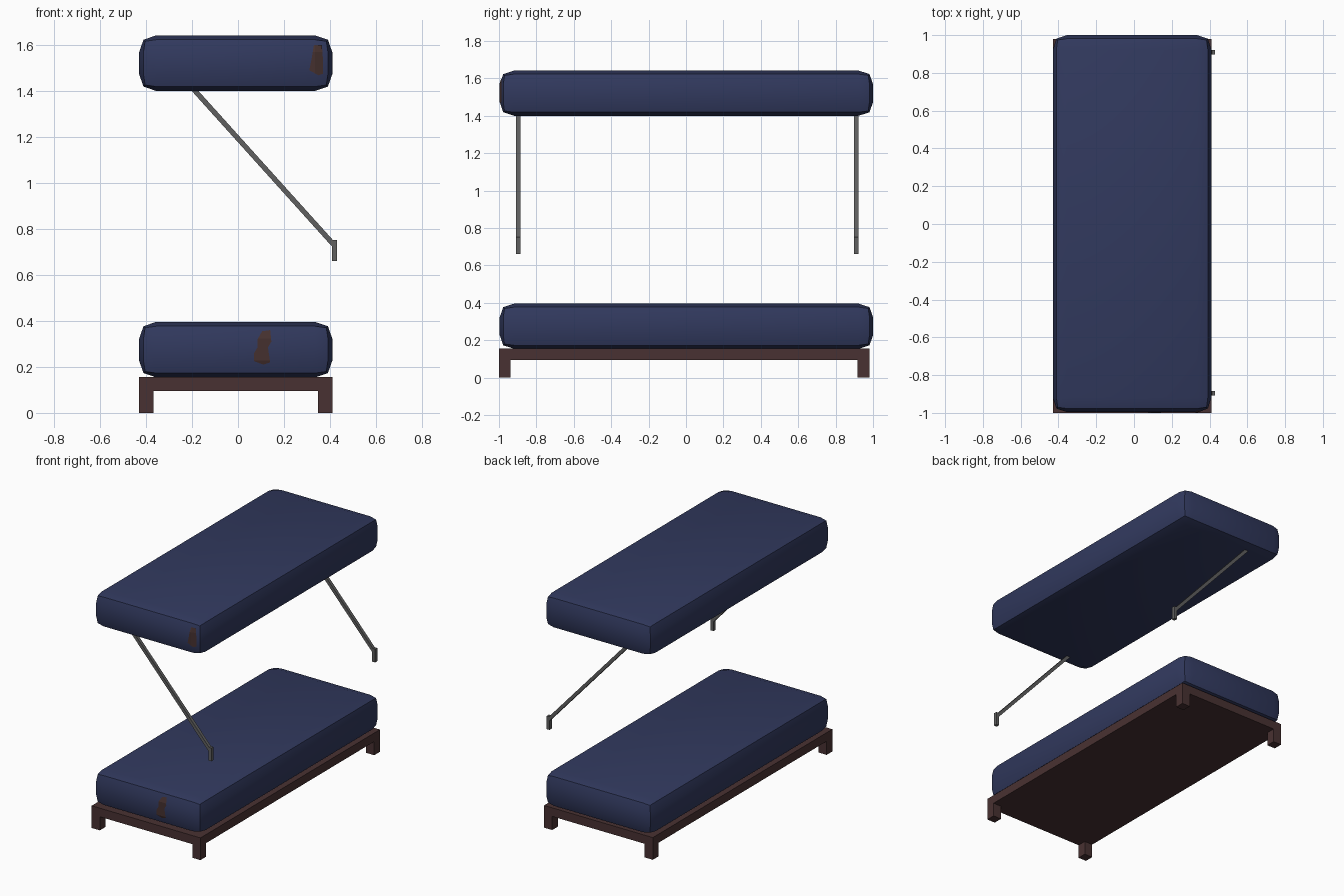
import bpy, bmesh, math
from mathutils import Vector

if "Cube" in bpy.data.objects:
    bpy.data.objects.remove(bpy.data.objects["Cube"])


def material(name, rgb):
    m = bpy.data.materials.new(name)
    m.diffuse_color = (*rgb, 1)
    m.use_nodes = True
    m.node_tree.nodes["Principled BSDF"].inputs["Base Color"].default_value = m.diffuse_color
    return m


BLUE = material("navy fabric", (0.031, 0.041, 0.112))
WOOD = material("dark wood", (0.066, 0.031, 0.032))
STAIN = material("brown stain", (0.060, 0.030, 0.028))
STEEL = material("grey steel", (0.115, 0.115, 0.115))

HALF = (0.42, 0.998, 0.121)     # mattress half sizes
INNER = (0.345, 0.92, 0.048)    # flat area of each mattress face
CX, CY = -0.01, 0.002           # mattress centre
DROP = (0, 0, 0.019, 0.026)     # pull-in of faces, edges, corners


def finish(bm, name, mat):
    me = bpy.data.meshes.new(name)
    bm.to_mesh(me)
    bm.free()
    me.materials.append(mat)
    ob = bpy.data.objects.new(name, me)
    bpy.context.collection.objects.link(ob)
    return ob


def box(name, lo, hi, mat):
    bm = bmesh.new()
    bmesh.ops.create_cube(bm, size=1)
    for v in bm.verts:
        v.co = Vector([(a + b) / 2 + c * (b - a) for a, b, c in zip(lo, hi, v.co)])
    return finish(bm, name, mat)


def mattress(name, z):
    # cushion: 3x3 grid per side, edges and corners pulled inwards
    bm = bmesh.new()
    bmesh.ops.create_cube(bm, size=2)
    bmesh.ops.subdivide_edges(bm, edges=bm.edges[:], cuts=2, use_grid_fill=True)
    for v in bm.verts:
        outer = [abs(c) > 0.9 for c in v.co]
        d = DROP[sum(outer)]
        v.co = Vector([math.copysign(HALF[i] - d if outer[i] else INNER[i], v.co[i])
                       for i in range(3)])
    ob = finish(bm, name, BLUE)
    ob.location = (CX, CY, z)
    bpy.ops.object.select_all(action='DESELECT')
    ob.select_set(True)
    bpy.context.view_layer.objects.active = ob
    bpy.ops.object.shade_smooth_by_angle(angle=math.radians(32))


def stain(name, pts, z):
    # thin patch that follows the bulge of the mattress front
    bm = bmesh.new()
    bm.faces.new([bm.verts.new((x - CX, 0, h - z)) for x, h in pts])
    for co, no in (((0, 0, INNER[2]), (0, 0, 1)), ((0, 0, -INNER[2]), (0, 0, 1)),
                   ((INNER[0], 0, 0), (1, 0, 0))):
        bmesh.ops.bisect_plane(bm, geom=bm.verts[:] + bm.edges[:] + bm.faces[:],
                               plane_co=co, plane_no=no)
    for v in bm.verts:
        out = max(0, (abs(v.co.x) - INNER[0]) / (HALF[0] - 0.019 - INNER[0]),
                  (abs(v.co.z) - INNER[2]) / (HALF[2] - 0.019 - INNER[2]))
        v.co.y = -HALF[1] + 0.019 * min(out, 1) - 0.002
    bmesh.ops.recalc_face_normals(bm, faces=bm.faces[:])
    if bm.faces[:][0].normal.y > 0:
        bmesh.ops.reverse_faces(bm, faces=bm.faces[:])
    ob = finish(bm, name, STAIN)
    ob.location = (CX, CY, z)


# lower and upper mattresses
mattress("lower_mattress", 0.275)
mattress("upper_mattress", 1.521)
stain("lower_stain", [(0.105, 0.355), (0.085, 0.32), (0.085, 0.285), (0.07, 0.26),
                      (0.07, 0.225), (0.11, 0.21), (0.14, 0.22), (0.13, 0.285),
                      (0.145, 0.31), (0.14, 0.36)], 0.275)
stain("upper_stain", [(0.33, 1.60), (0.32, 1.54), (0.31, 1.49), (0.35, 1.468),
                      (0.37, 1.475), (0.37, 1.53), (0.365, 1.60)], 1.521)

# wooden bed base with four corner legs
X0, X1, Y0, Y1, L = -0.43, 0.41, -1.0, 0.98, 0.063
box("bed_base", (X0, Y0, 0.095), (X1, Y1, 0.155), WOOD)
for side, x in (("left", X0), ("right", X1 - L)):
    for end, y in (("front", Y0), ("back", Y1 - L)):
        box(f"{end}_{side}_leg", (x, y, 0), (x + L, y + L, 0.095), WOOD)

# slanted support rods with wall brackets
for end, y in (("front", -0.897), ("back", 0.91)):
    box(f"{end}_bracket", (0.408, y - 0.012, 0.66), (0.43, y + 0.012, 0.752), STEEL)
    a, b = Vector((0.415, y, 0.733)), Vector((-0.20, y, 1.415))
    h = (b - a).length / 2
    rod = box(f"{end}_support_rod", (-0.011, -0.011, -h), (0.011, 0.011, h), STEEL)
    rod.location = (a + b) / 2
    rod.rotation_euler = (0, math.atan2(b.x - a.x, b.z - a.z), 0)
